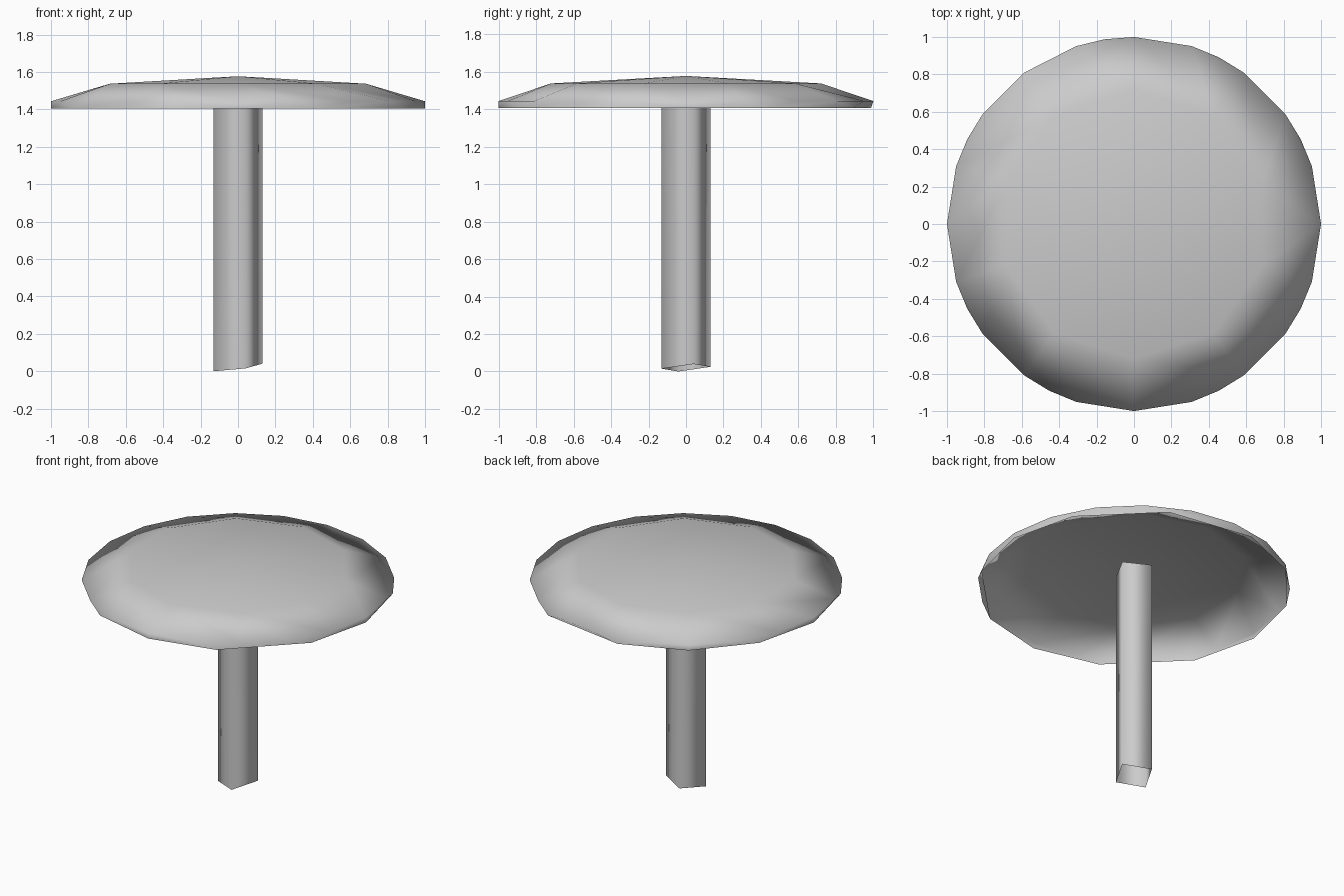
import bpy, bmesh
from math import sin, cos, radians

if "Cube" in bpy.data.objects:
    bpy.data.objects.remove(bpy.data.objects["Cube"])

# One plain grey for the whole model
grey = bpy.data.materials.new("light_grey")
grey.use_nodes = True
colour = (0.6, 0.6, 0.6, 1)
grey.diffuse_color = colour
grey.node_tree.nodes["Principled BSDF"].inputs["Base Color"].default_value = colour


def finish(name, bm):
    for f in bm.faces:
        f.smooth = True
    mesh = bpy.data.meshes.new(name)
    bm.to_mesh(mesh)
    bm.free()
    mesh.materials.append(grey)
    bpy.context.collection.objects.link(bpy.data.objects.new(name, mesh))


def ring(bm, angles, radius, z):
    """Loop of (angle, vertex) pairs."""
    return [(a, bm.verts.new((radius * cos(radians(a)), radius * sin(radians(a)), z)))
            for a in angles]


def zipper(bm, lower, upper):
    """Triangle strip between two loops with different vertex counts."""
    low = lower + [(lower[0][0] + 360, lower[0][1])]
    up = upper + [(upper[0][0] + 360, upper[0][1])]
    i = j = 0
    while i < len(lower) or j < len(upper):
        step_low = j == len(upper) or (i < len(lower) and low[i + 1][0] <= up[j + 1][0])
        if step_low:
            bm.faces.new((low[i][1], low[i + 1][1], up[j][1]))
            i += 1
        else:
            bm.faces.new((low[i][1], up[j + 1][1], up[j][1]))
            j += 1


# Cap: hollow shell with uneven lower edge, 20-sided rim, shoulder and shallow crown
bm = bmesh.new()
edge_angles = [0, 27, 63, 99, 126, 153, 180, 207, 243, 270, 297, 333]
edge = ring(bm, edge_angles, 1.0, 1.405)
rim = ring(bm, range(0, 360, 18), 1.0, 1.443)
shoulder = ring(bm, range(18, 360, 36), 0.72, 1.537)
zipper(bm, edge, rim)
zipper(bm, rim, shoulder)
peak = bm.verts.new((0, 0, 1.577))
for (a, v), (b, w) in zip(shoulder, shoulder[1:] + shoulder[:1]):
    bm.faces.new((v, w, peak))
finish("cap", bm)

# Stem: turned square tube with a slanted cut at the open foot
bm = bmesh.new()
corners = [(-0.13, -0.04, 0.0), (0.04, -0.13, 0.015), (0.13, 0.04, 0.04), (-0.04, 0.13, 0.025)]
foot = [bm.verts.new(c) for c in corners]
head = [bm.verts.new((x, y, 1.535)) for x, y, z in corners]
for i in range(4):
    j = (i + 1) % 4
    bm.faces.new((foot[i], foot[j], head[j], head[i]))
finish("stem", bm)
